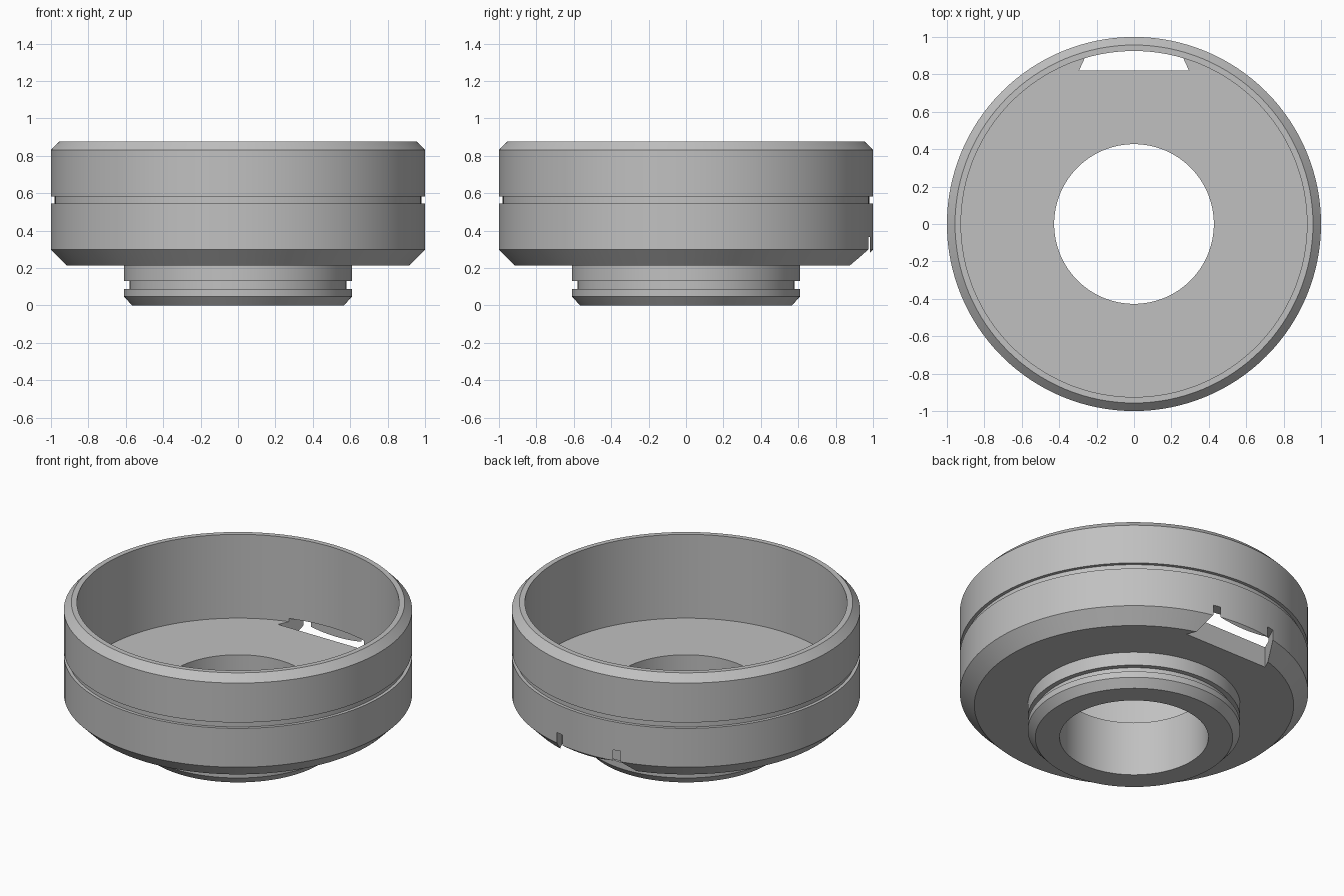
import bpy, bmesh, math
from mathutils import Vector

default = bpy.data.objects.get("Cube")
if default:
    bpy.data.objects.remove(default, do_unlink=True)

SEGMENTS = 128

# Single grey material
grey = bpy.data.materials.new("plain grey")
grey.use_nodes = True
colour = (0.53, 0.53, 0.53, 1)
grey.diffuse_color = colour
grey.node_tree.nodes["Principled BSDF"].inputs["Base Color"].default_value = colour


def finish(bm, name):
    bmesh.ops.recalc_face_normals(bm, faces=bm.faces)
    mesh = bpy.data.meshes.new(name)
    bm.to_mesh(mesh)
    bm.free()
    obj = bpy.data.objects.new(name, mesh)
    bpy.context.collection.objects.link(obj)
    mesh.materials.append(grey)
    return obj


def lathe(name, profile):
    """Turn a closed (radius, height) profile around the z axis."""
    bm = bmesh.new()
    verts = [bm.verts.new((r, 0, z)) for r, z in profile]
    edges = [bm.edges.new((v, verts[i - 1])) for i, v in enumerate(verts)]
    bmesh.ops.spin(bm, geom=verts + edges, cent=(0, 0, 0), axis=(0, 0, 1),
                   angle=math.tau, steps=SEGMENTS)
    bmesh.ops.remove_doubles(bm, verts=bm.verts, dist=1e-4)
    return finish(bm, name)


def prism(name, outline, bottom, top):
    """Extrude a flat (x, y) outline upwards."""
    bm = bmesh.new()
    face = bm.faces.new([bm.verts.new((x, y, bottom)) for x, y in outline])
    grown = bmesh.ops.extrude_face_region(bm, geom=[face])["geom"]
    bmesh.ops.translate(bm, vec=Vector((0, 0, top - bottom)),
                        verts=[g for g in grown if isinstance(g, bmesh.types.BMVert)])
    return finish(bm, name)


# Cup with grooved wall, chamfered rims and a grooved hollow neck
neck = [(0.427, 0), (0.567, 0), (0.61, 0.048), (0.61, 0.087),
        (0.58, 0.087), (0.58, 0.129), (0.61, 0.129), (0.61, 0.214)]
wall = [(0.917, 0.214), (1, 0.298), (1, 0.544), (0.98, 0.544), (0.98, 0.581),
        (1, 0.581), (1, 0.831), (0.957, 0.876)]
inside = [(0.925, 0.876), (0.925, 0.345), (0.427, 0.345)]
body = lathe("cup_body", neck + wall + inside)

# Dovetail slot through the floor, leaving a thin lip at the back
slot = prism("slot_cutter", [(-0.294, 0.82), (0.294, 0.82),
                             (0.219, 0.984), (-0.219, 0.984)], 0.1, 0.365)
slot.hide_render = True
cut = body.modifiers.new("slot", "BOOLEAN")
cut.operation = "DIFFERENCE"
cut.solver = "EXACT"
cut.object = slot

# Apply the cut and smooth the round surfaces
bpy.ops.object.select_all(action="DESELECT")
body.select_set(True)
bpy.context.view_layer.objects.active = body
bpy.ops.object.modifier_apply(modifier=cut.name)
bpy.data.objects.remove(slot, do_unlink=True)
bpy.ops.object.shade_smooth_by_angle(angle=math.radians(25))
